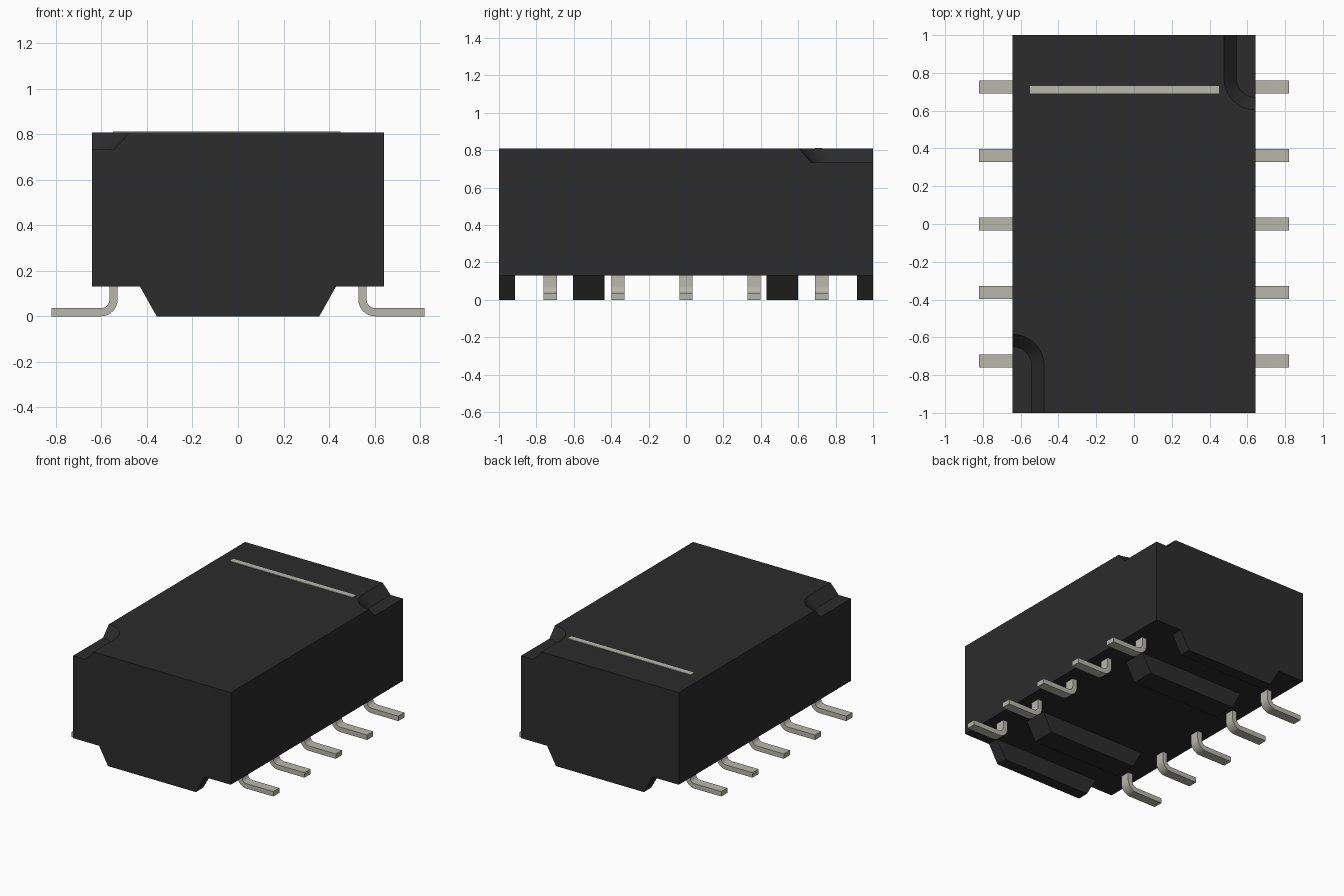
import bpy
import bmesh
from math import cos, sin, pi, radians
from mathutils import Matrix

if "Cube" in bpy.data.objects:
    bpy.data.objects.remove(bpy.data.objects["Cube"], do_unlink=True)


def make_material(name, color):
    mat = bpy.data.materials.new(name)
    mat.use_nodes = True
    mat.diffuse_color = (*color, 1)
    shader = mat.node_tree.nodes["Principled BSDF"]
    shader.inputs["Base Color"].default_value = (*color, 1)
    shader.inputs["Roughness"].default_value = 0.6
    return mat


BLACK = make_material("black plastic", (0.025, 0.025, 0.025))
METAL = make_material("pale metal", (0.48, 0.475, 0.41))

HALF_W, BOTTOM, TOP = 0.642, 0.13, 0.808


def finish(name, bm, mat):
    bmesh.ops.recalc_face_normals(bm, faces=bm.faces[:])
    mesh = bpy.data.meshes.new(name)
    bm.to_mesh(mesh)
    bm.free()
    mesh.materials.append(mat)
    obj = bpy.data.objects.new(name, mesh)
    bpy.context.collection.objects.link(obj)
    return obj


def box(name, x0, x1, y0, y1, z0, z1, mat):
    bm = bmesh.new()
    place = Matrix.Translation(((x0 + x1) / 2, (y0 + y1) / 2, (z0 + z1) / 2))
    bmesh.ops.create_cube(bm, size=1, matrix=place @ Matrix.Diagonal((x1 - x0, y1 - y0, z1 - z0, 1)))
    return finish(name, bm, mat)


def extrude_xz(name, profile, y0, y1, mat):
    """Extrude an x-z outline along y."""
    bm = bmesh.new()
    face = bm.faces.new([bm.verts.new((x, y0, z)) for x, z in profile])
    grown = bmesh.ops.extrude_face_region(bm, geom=[face])["geom"]
    moved = [v for v in grown if isinstance(v, bmesh.types.BMVert)]
    bmesh.ops.translate(bm, verts=moved, vec=(0, y1 - y0, 0))
    return finish(name, bm, mat)


def smooth(obj, angle=30):
    bpy.ops.object.select_all(action="DESELECT")
    obj.select_set(True)
    bpy.context.view_layer.objects.active = obj
    bpy.ops.object.shade_smooth_by_angle(angle=radians(angle))


def notch_cutter(name, side, center_y):
    """Tapered corner recess: straight run into a rounded end, with sloped walls."""
    bm = bmesh.new()
    rings = []
    for radius, z in ((0.1, 0.735), (0.202, TOP + 0.037 + 0.003)):
        outline = [(0.2, 1.2 - center_y), (-radius, 1.2 - center_y)]
        outline += [(-radius * cos(a), -radius * sin(a))
                    for a in (i * pi / 24 for i in range(13))]
        outline.append((0.2, -radius))
        rings.append([bm.verts.new((side * (HALF_W + x), side * (center_y + y), z))
                      for x, y in outline])
    low, high = rings
    bm.faces.new(low)
    bm.faces.new(high)
    for i in range(len(low)):
        j = (i + 1) % len(low)
        bm.faces.new((low[i], low[j], high[j], high[i]))
    cutter = finish(name, bm, BLACK)
    cutter.hide_render = True
    return cutter


# Body with two recessed top corners
body = box("body", -HALF_W, HALF_W, -1, 1, BOTTOM, TOP, BLACK)
for side, center_y in ((1, 0.77), (-1, 0.75)):
    cutter = notch_cutter("corner_cutter", side, center_y)
    mod = body.modifiers.new("corner recess", "BOOLEAN")
    mod.operation = "DIFFERENCE"
    mod.solver = "EXACT"
    mod.object = cutter
    bpy.context.view_layer.objects.active = body
    bpy.ops.object.modifier_apply(modifier=mod.name)
    bpy.data.objects.remove(cutter, do_unlink=True)
smooth(body)

# Tapered standoff ribs under the body
rib = [(-0.43, BOTTOM), (0.43, BOTTOM), (0.357, 0), (-0.357, 0)]
for i, (y0, y1) in enumerate(((-1, -0.915), (-0.605, -0.435), (0.43, 0.6), (0.915, 1))):
    extrude_xz(f"standoff_rib_{i + 1}", rib, y0, y1, BLACK)

# Marking stripe on the top
box("top_stripe", -0.55, 0.45, 0.69, 0.73, TOP - 0.002, TOP + 0.004, METAL)

# Bent pins, five on each side
BEND_X, OUTER, INNER, TIP = 0.602, 0.073, 0.037, 0.82


def bend(radius):
    return [(BEND_X - radius * cos(a), OUTER - radius * sin(a))
            for a in (i * pi / 16 for i in range(9))]


pin_top = BOTTOM + 0.01
outline = [(BEND_X - OUTER, pin_top)] + bend(OUTER) + [(TIP, 0), (TIP, OUTER - INNER)]
outline += bend(INNER)[::-1] + [(BEND_X - INNER, pin_top)]
for side, label in ((1, "left"), (-1, "right")):
    for i in range(5):
        y = (i - 2) * 0.363
        pin = extrude_xz(f"{label}_pin_{i + 1}", [(side * x, z) for x, z in outline],
                         y - 0.035, y + 0.035, METAL)
        smooth(pin)
